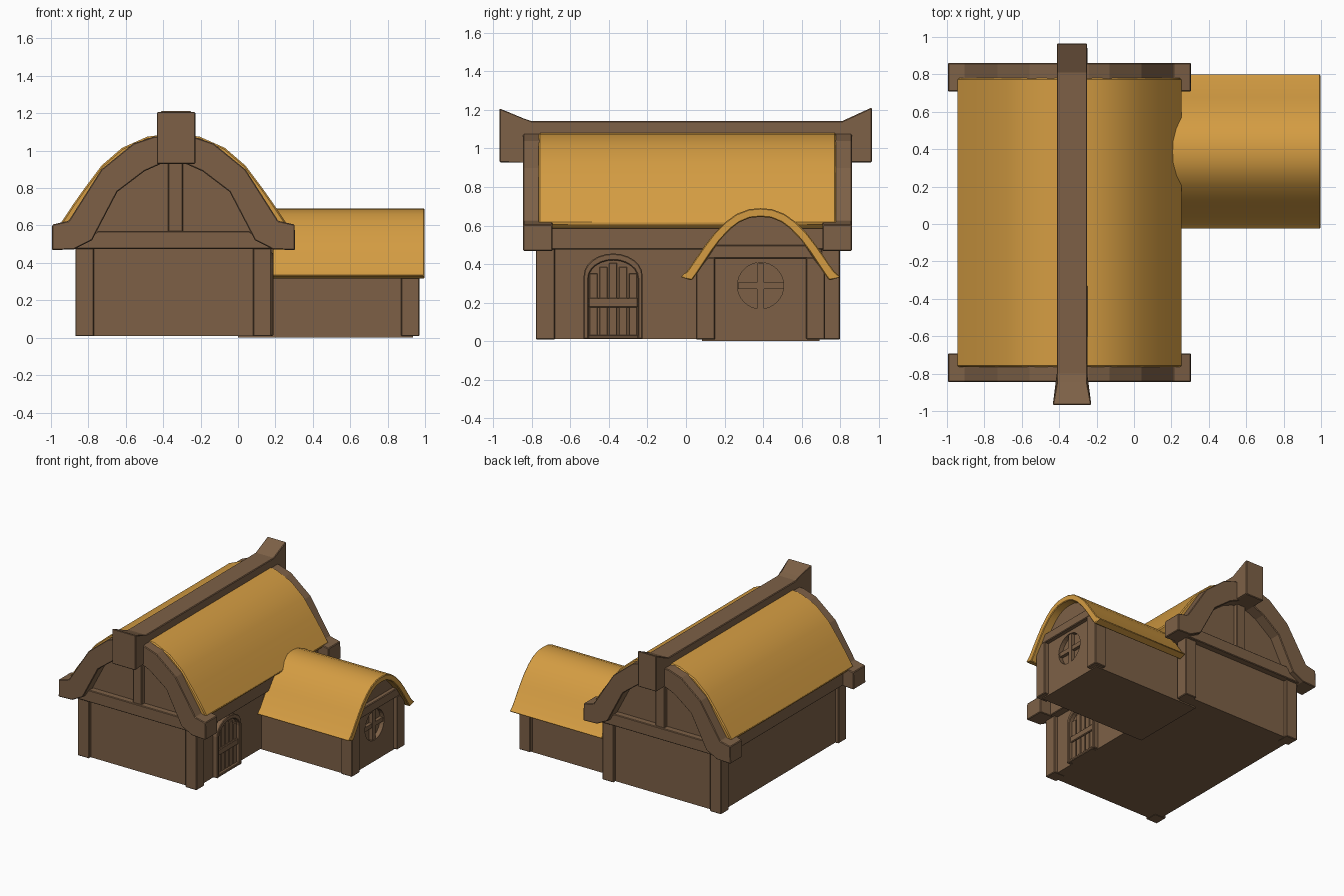
import bpy, bmesh, math

if "Cube" in bpy.data.objects:
    bpy.data.objects.remove(bpy.data.objects["Cube"])

def material(name, rgb):
    m = bpy.data.materials.new(name)
    m.diffuse_color = (*rgb, 1)
    m.use_nodes = True
    m.node_tree.nodes["Principled BSDF"].inputs["Base Color"].default_value = m.diffuse_color
    return m

WOOD = material("brown wood", (0.205, 0.118, 0.062))
THATCH = material("golden thatch", (0.66, 0.335, 0.055))
CX, CY = -0.345, 0.008      # centre of the main house
AY = 0.387                  # centre line of the annex

def prism(name, pts, axis, a, b, mat=WOOD, bevel=0.005, smooth=False):
    """Extrude a 2D outline along 'x' (pts are y,z) or 'y' (pts are x,z)."""
    bm = bmesh.new()
    place = (lambda p, t: (t, p[0], p[1])) if axis == 'x' else (lambda p, t: (p[0], t, p[1]))
    lo = [bm.verts.new(place(p, a)) for p in pts]
    hi = [bm.verts.new(place(p, b)) for p in pts]
    bm.faces.new(lo)
    bm.faces.new(hi)
    n = len(pts)
    for i in range(n):
        j = (i + 1) % n
        bm.faces.new((lo[i], lo[j], hi[j], hi[i]))
    bmesh.ops.recalc_face_normals(bm, faces=bm.faces)
    me = bpy.data.meshes.new(name)
    bm.to_mesh(me)
    bm.free()
    ob = bpy.data.objects.new(name, me)
    bpy.context.collection.objects.link(ob)
    me.materials.append(mat)
    if smooth:
        bpy.ops.object.select_all(action='DESELECT')
        ob.select_set(True)
        bpy.context.view_layer.objects.active = ob
        bpy.ops.object.shade_smooth_by_angle(angle=math.radians(35))
    if bevel:
        mod = ob.modifiers.new("soft edges", 'BEVEL')
        mod.width, mod.segments = bevel, 1
        mod.limit_method, mod.angle_limit = 'ANGLE', math.radians(40)
    return ob

def box(name, x0, x1, y0, y1, z0, z1, mat=WOOD, bevel=0.005):
    return prism(name, [(x0, z0), (x1, z0), (x1, z1), (x0, z1)], 'y', y0, y1, mat, bevel)

def mirrored(half, c):
    """Half outline (offset, z) from the foot to the crown -> whole arch."""
    left = [(c - d, z) for d, z in half]
    return left + [(c + d, z) for d, z in reversed(half) if d > 1e-6]

def arch_band(outer, inner, c):
    return mirrored(outer, c) + mirrored(inner, c)[::-1]

# main walls and corner posts
box("main_walls", CX - .497, CX + .497, -.755, .772, .01, .58, bevel=0)
for x in (-.87, .08):
    for y in (-.78, .70):
        box("main_corner_post", x, x + .1, y, y + .1, .008, .48)

# eave beams along both long sides
for s in (-1, 1):
    x0, x1 = sorted((CX + s * .42, CX + s * .555))
    box("eave_beam", x0, x1, -.70, .715, .475, .60)

# thatched main roof, a curved shell
outer = [(.575, .585), (.603, .612), (.535, .715), (.475, .80), (.385, .92), (.275, 1.015), (.14, 1.075), (0, 1.092)]
inner = [(.50, .585), (.51, .625), (.42, .78), (.33, .90), (.22, .97), (.1, 1.02), (0, 1.03)]
prism("main_roof", arch_band(outer, inner, CX), 'y', -.765, .78, THATCH, .008, True)

# gable ends: bargeboards, infill, tie beam and king post
b_out = [(.65, .468), (.648, .605), (.56, .625), (.385, .90), (.215, 1.038), (.105, 1.075)]
b_in = [(.53, .473), (.435, .522), (.30, .78), (.155, .89), (.065, .93)]
infill = [(.50, .475), (.46, .55), (.33, .80), (.17, .93), (.08, .97)]
tie = [(.53, .475), (.405, .57)]
for s in (-1, 1):
    def span(a, b):
        return sorted((CY + s * a, CY + s * b))
    prism("bargeboard", arch_band(b_out, b_in, CX), 'y', *span(.70, .853))
    prism("gable_infill", mirrored(infill, CX), 'y', *span(.68, .765), bevel=0)
    prism("tie_beam", mirrored(tie, CX), 'y', *span(.70, .815))
    box("king_post", -.375, -.295, *span(.70, .80), .56, .95)

# ridge beam with upswept ends, front end widened
ridge = prism("ridge_beam", [(-.968, .928), (-.968, 1.208), (-.845, 1.157), (-.80, 1.142),
              (.81, 1.142), (.965, 1.213), (.965, .928), (-.845, .928)], 'x', -.413, -.25)
for v in ridge.data.vertices:
    if v.co.y < -.95:
        v.co.x = -.333 + (v.co.x + .333) * 1.27

# annex walls with an arched gable and a round window recess
wall = [(.305, 0), (.305, .37), (.26, .45), (.19, .56), (.09, .645), (0, .66)]
annex = prism("annex_walls", mirrored(wall, AY), 'x', 0, .935, bevel=0)
bpy.ops.mesh.primitive_cylinder_add(vertices=32, radius=.12, depth=.1,
                                    location=(.95, AY, .288), rotation=(0, math.pi / 2, 0))
cutter = bpy.context.object
cutter.name = "window_cutter"
cutter.hide_render = True
cutter.data.materials.append(WOOD)
cut = annex.modifiers.new("window recess", 'BOOLEAN')
cut.operation, cut.object, cut.solver = 'DIFFERENCE', cutter, 'EXACT'
cutter.hide_set(True)
box("window_bar_upright", .89, .93, AY - .018, AY + .018, .17, .406, bevel=0)
box("window_bar_level", .89, .926, AY - .118, AY + .118, .27, .304, bevel=0)

# annex posts and header beam
for s in (-1, 1):
    post = [(AY + s * d, z) for d, z in ((.335, .008), (.237, .008), (.237, .435), (.275, .435), (.335, .36))]
    prism("annex_corner_post", post, 'x', .872, .97)
prism("annex_header_beam", mirrored([(.28, .43), (.235, .50)], AY), 'x', .90, .968)

# annex roof, a smaller thatched arch running into the main roof
a_out = [(.415, .332), (.38, .365), (.29, .495), (.24, .56), (.18, .62), (.125, .66), (.06, .685), (0, .69)]
a_in = [(.357, .315), (.335, .345), (.255, .465), (.21, .525), (.155, .583), (.11, .617), (.055, .64), (0, .645)]
prism("annex_roof", arch_band(a_out, a_in, AY), 'x', .185, .998, THATCH, .005, True)

# arched door with frame, planks and a cross rail
DY = -.378
def door_arch(w, z0, spring, top, n=6):
    return [(w, z0)] + [(w * math.cos(math.pi / 2 * i / n), spring + (top - spring) * math.sin(math.pi / 2 * i / n))
                        for i in range(n + 1)]
prism("door_frame", arch_band(door_arch(.153, .01, .34, .455), door_arch(.128, .01, .325, .42), DY), 'x', .13, .19)
box("door_sill", .13, .188, DY - .13, DY + .13, .01, .032)
prism("door_back", mirrored(door_arch(.13, .02, .325, .42), DY), 'x', .13, .156, bevel=0)
for i in range(5):
    y = DY + (i - 2) * .051
    top = .405 - .02 * abs(i - 2) ** 1.4
    box("door_plank", .14, .167, y - .021, y + .021, .03, top, bevel=.003)
box("door_rail", .14, .178, DY - .128, DY + .128, .175, .225)
